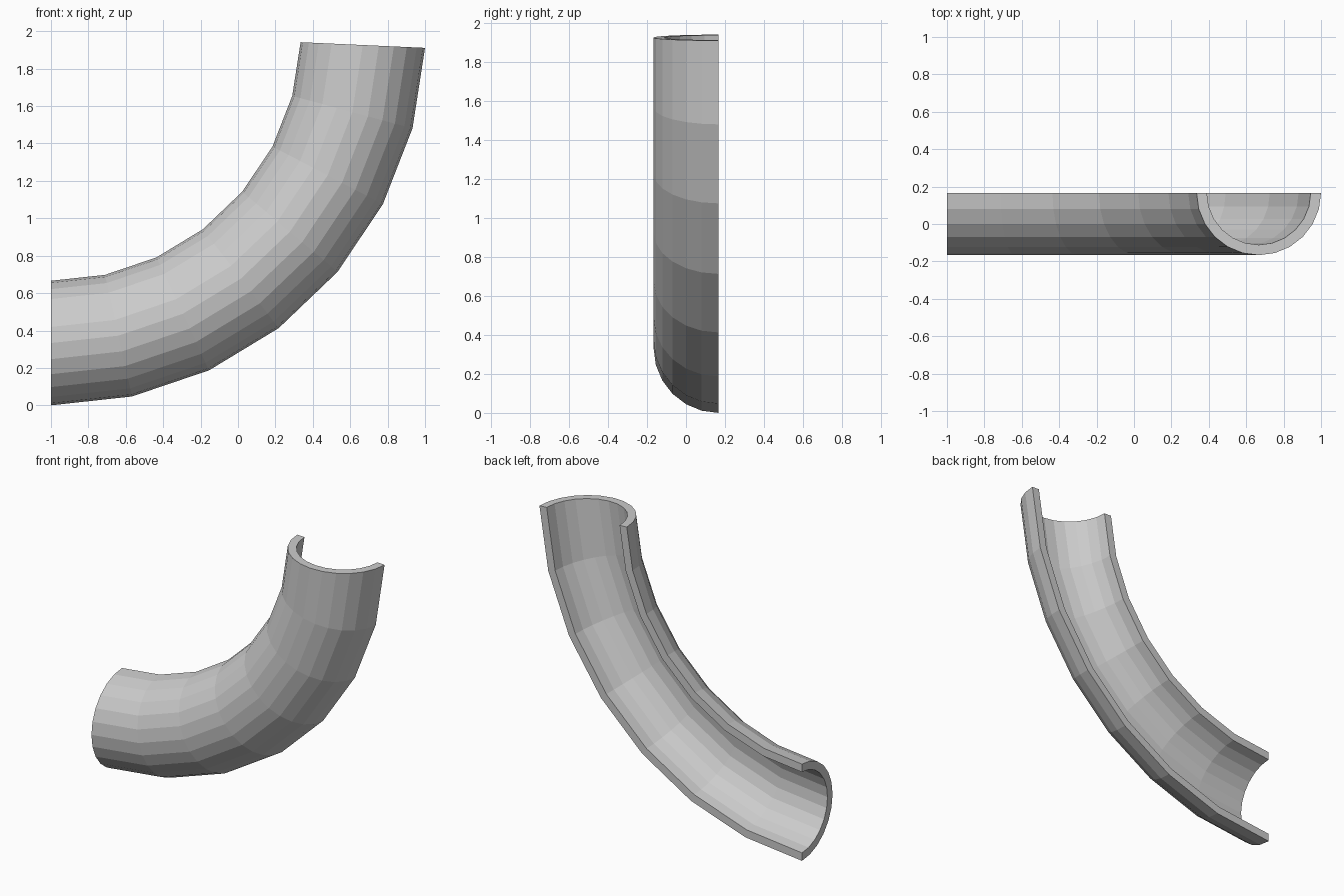
import bpy, bmesh, math

if "Cube" in bpy.data.objects:
    bpy.data.objects.remove(bpy.data.objects["Cube"])

BEND_R = 2.002                   # radius of the outermost line of the bend
TUBE_R, BORE_R = 0.333, 0.278    # outer and inner radius of the half tube
SWEEP, STEPS, SIDES = math.radians(87.4), 7, 12


def ring_point(bm, r, i, k):
    """Point k of a half circle of radius r, on ring i of the bend."""
    t, a = math.pi * k / SIDES, SWEEP * i / STEPS
    d = BEND_R - TUBE_R + r * math.cos(t)
    y = TUBE_R / 2 - r * math.sin(t)
    return bm.verts.new((-1 + d * math.sin(a), y, BEND_R - d * math.cos(a)))


bm = bmesh.new()
rings = []
for i in range(STEPS + 1):
    outer = [ring_point(bm, TUBE_R, i, k) for k in range(SIDES + 1)]
    inner = [ring_point(bm, BORE_R, i, k) for k in range(SIDES + 1)]
    rings.append(outer + inner[::-1])

# walls and lips along the bend
n = 2 * (SIDES + 1)
for a, b in zip(rings, rings[1:]):
    for k in range(n):
        m = (k + 1) % n
        bm.faces.new((a[k], a[m], b[m], b[k]))

# end rims
for ring in (rings[0], rings[-1]):
    for k in range(SIDES):
        bm.faces.new((ring[k], ring[k + 1], ring[n - 2 - k], ring[n - 1 - k]))

bmesh.ops.recalc_face_normals(bm, faces=bm.faces)
mesh = bpy.data.meshes.new("half_pipe_bend")
bm.to_mesh(mesh)
bm.free()
bpy.context.collection.objects.link(bpy.data.objects.new("half_pipe_bend", mesh))
